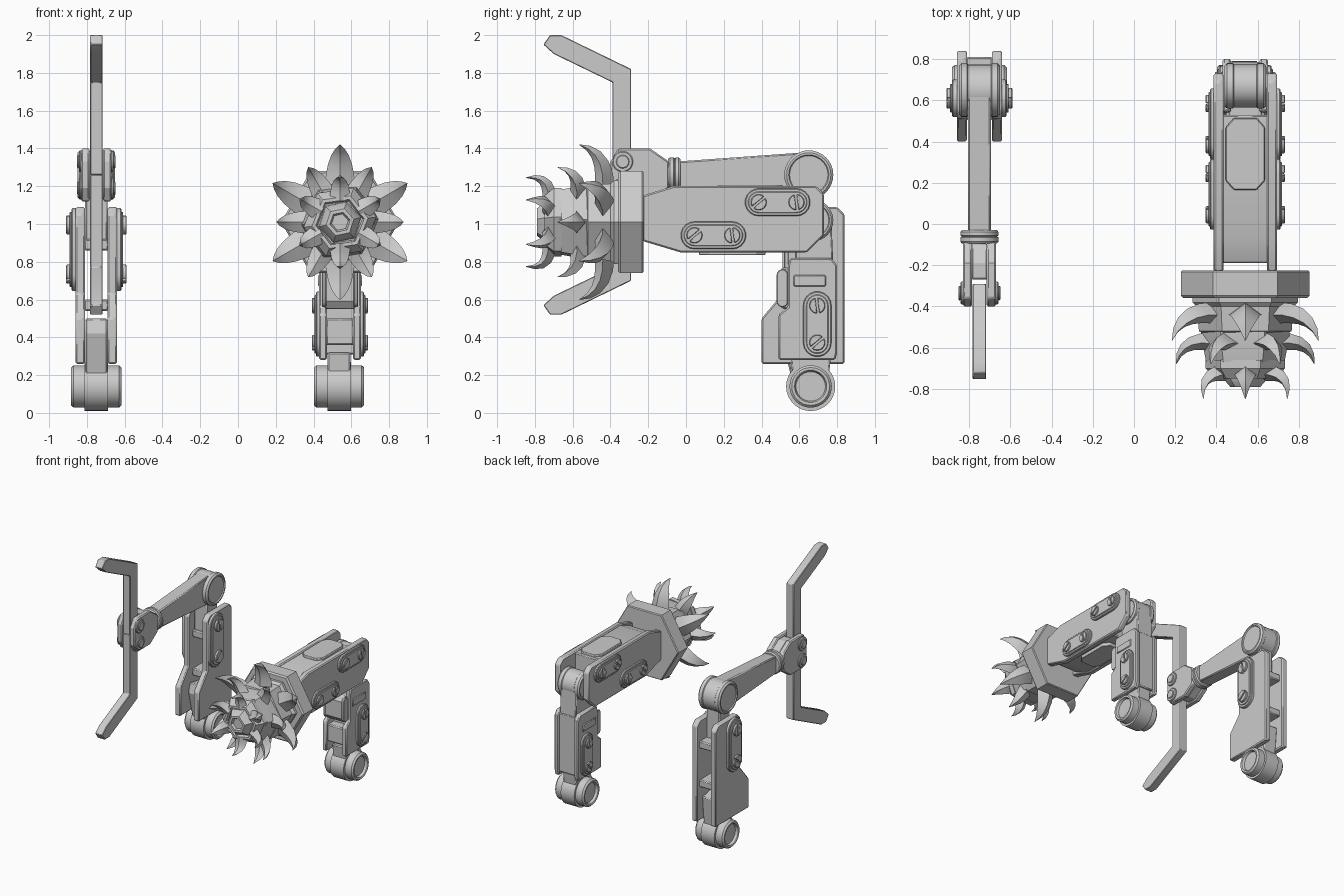
import bpy, bmesh
from math import sin, cos, pi, radians
from mathutils import Vector

if "Cube" in bpy.data.objects:
    bpy.data.objects.remove(bpy.data.objects["Cube"])

LX, RX = -0.75, 0.54      # centre planes of the gripper arm and the mace arm


def make(name, verts, faces, bevel=0.0):
    bm = bmesh.new()
    vs = [bm.verts.new(v) for v in verts]
    for f in faces:
        bm.faces.new([vs[i] for i in f])
    bmesh.ops.recalc_face_normals(bm, faces=bm.faces)
    me = bpy.data.meshes.new(name)
    bm.to_mesh(me)
    bm.free()
    ob = bpy.data.objects.new(name, me)
    bpy.context.collection.objects.link(ob)
    if bevel:
        m = ob.modifiers.new("bevel", 'BEVEL')
        m.width, m.segments, m.limit_method = bevel, 1, 'ANGLE'
        m.angle_limit = radians(40)
    return ob


def loft(name, rings, bevel=0.0):
    """Skin equal-length vertex rings and cap both ends."""
    n = len(rings[0])
    faces = [[k * n + i, k * n + (i + 1) % n, (k + 1) * n + (i + 1) % n, (k + 1) * n + i]
             for k in range(len(rings) - 1) for i in range(n)]
    faces += [list(range(n)), [(len(rings) - 1) * n + i for i in range(n)]]
    return make(name, [v for r in rings for v in r], faces, bevel)


def prism(name, yz, x0, x1, bevel=0.008):
    return loft(name, [[(x, y, z) for y, z in yz] for x in (x0, x1)], bevel)


def pair(name, yz, xc, a, b, bevel=0.008):
    """Same side plate on both sides of the plane x = xc."""
    for s, side in ((-1, "left"), (1, "right")):
        prism(f"{name}_{side}", yz, xc + s * a, xc + s * b, bevel)


def rect(y0, y1, z0, z1):
    return [(y0, z0), (y1, z0), (y1, z1), (y0, z1)]


def lathe(name, prof, c, axis='x', n=32, start=0.0):
    """prof: (offset along axis, radius) pairs."""
    rings = []
    for o, r in prof:
        ring = []
        for i in range(n):
            a = start + 2 * pi * i / n
            u, v = r * cos(a), r * sin(a)
            ring.append((c[0] + o, c[1] + u, c[2] + v) if axis == 'x'
                        else (c[0] + u, c[1] + o, c[2] + v))
        rings.append(ring)
    return loft(name, rings)


def stadium(c, half, r, vertical):
    pts = []
    for i in range(20):
        a = pi * (i if i < 10 else i - 1) / 9 - pi / 2
        if i >= 10:
            a = pi / 2 + pi * (i - 10) / 9
        u, v = (half if i < 10 else -half) + r * cos(a), r * sin(a)
        pts.append((c[0] - v, c[1] + u) if vertical else (c[0] + u, c[1] + v))
    return pts


def bolt_pads(name, xc, surf, c, half, r, vertical, bolt=0.04, h=0.03):
    """Layered rounded pad with two slotted bolts, on both sides."""
    pair(name + "_pad", stadium(c, half, r, vertical), xc, surf - 0.01, surf + h * 0.55, 0.005)
    pair(name + "_pad_face", stadium(c, half, r * 0.78, vertical), xc, surf, surf + h * 0.8, 0.004)
    for k in (-1, 1):
        y, z = (c[0], c[1] + k * half) if vertical else (c[0] + k * half, c[1])
        for j in (0, 1):
            t = k * 0.5 + 1.2 + j * pi
            half_disc = [(y + bolt * cos(t + radians(8 + 164 * i / 10)),
                          z + bolt * sin(t + radians(8 + 164 * i / 10))) for i in range(11)]
            pair(f"{name}_bolt_{k}_{j}", half_disc, xc, surf + h * 0.5, surf + h * 1.25, 0.004)


def foot(name, xc):
    """Roller foot with a wider centre ring and recessed ends."""
    half = [(0.13, 0.085), (0.133, 0.09), (0.133, 0.1), (0.12, 0.112), (0.062, 0.112), (0.062, 0.13)]
    prof = [(0.11, 0.078)] + half
    lathe(name, [(-o, r) for o, r in prof] + [(o, r) for o, r in reversed(prof)], (xc, 0.66, 0.14))


def elbow(name, xc, y, z, r, w):
    prof = [(w - 0.008, r * 0.78), (w, r * 0.82), (w, r * 0.9), (w - 0.012, r), (w - 0.04, r), (w - 0.045, r * 0.95)]
    lathe(name, [(-o, q) for o, q in prof] + [(o, q) for o, q in reversed(prof)], (xc, y, z))


# ---------- gripper arm ----------
foot("gripper_foot_roller", LX)
plate = [(0.40, 0.26), (0.84, 0.26), (0.84, 1.05), (0.80, 1.09), (0.55, 1.09), (0.51, 1.05),
         (0.51, 0.63), (0.40, 0.50)]
pair("gripper_leg_plate", plate, LX, 0.06, 0.11)
prism("gripper_ankle", [(0.57, 0.14), (0.75, 0.14), (0.78, 0.45), (0.52, 0.50), (0.50, 0.42), (0.53, 0.30)],
      LX - 0.06, LX + 0.06)
for i, (z0, z1) in enumerate(((0.54, 0.60), (0.86, 0.92))):
    prism(f"gripper_leg_crossbar_{i}", rect(0.56, 0.81, z0, z1), LX - 0.065, LX + 0.065)
prism("gripper_leg_core", rect(0.58, 0.72, 0.9, 1.26), LX - 0.06, LX + 0.06)
bolt_pads("gripper_leg", LX, 0.11, (0.61, 0.865), 0.13, 0.09, True, 0.05, 0.04)
elbow("gripper_elbow", LX, 0.65, 1.26, 0.13, 0.10)
prism("gripper_forearm", [(-0.06, 1.19), (0.64, 1.14), (0.64, 1.38), (-0.06, 1.33)], LX - 0.055, LX + 0.055)
lathe("gripper_wrist_collar", [(-0.035, 0.085), (-0.025, 0.093), (-0.005, 0.093), (0, 0.085), (0.005, 0.093),
                               (0.02, 0.093), (0.03, 0.085)], (LX, -0.06, 1.26), 'y')
wrist = [(-0.40, 1.33), (-0.36, 1.40), (-0.19, 1.40), (-0.09, 1.33),
         (-0.09, 1.19), (-0.19, 1.12), (-0.36, 1.12), (-0.40, 1.19)]
pair("gripper_wrist_plate", wrist, LX, 0.035, 0.08)
prism("gripper_wrist_core", [(-0.27, 1.39), (-0.19, 1.39), (-0.095, 1.33), (-0.095, 1.19), (-0.19, 1.13),
                             (-0.27, 1.13)], LX - 0.04, LX + 0.04)
for k in (-1, 1):
    c = (-0.335, 1.26 + k * 0.07)
    pair(f"gripper_wrist_boss_{k}", stadium(c, 0.0005, 0.055, True), LX, 0.075, 0.092, 0.005)
    pair(f"gripper_wrist_bolt_{k}", stadium(c, 0.0005, 0.035, True), LX, 0.09, 0.102, 0.004)
    # upper and lower claw mirrored about the wrist axis
    claw = [(-0.39, 0.0), (-0.29, 0.0), (-0.29, 0.56), (-0.66, 0.74), (-0.72, 0.74), (-0.755, 0.69),
            (-0.70, 0.64), (-0.39, 0.49)]
    prism(f"gripper_claw_{k}", [(y, 1.26 + k * h) for y, h in claw], LX - 0.033, LX + 0.033, 0.004)

# ---------- mace arm: leg ----------
foot("mace_foot_roller", RX - 0.005)
prism("mace_ankle", [(0.57, 0.14), (0.75, 0.14), (0.77, 0.32), (0.55, 0.32)], RX - 0.065, RX + 0.055)
leg = [(0.49, 0.28), (0.79, 0.28), (0.80, 0.32), (0.80, 0.78), (0.77, 0.82), (0.55, 0.82),
       (0.54, 0.78), (0.54, 0.56), (0.49, 0.52)]
pair("mace_leg_plate", leg, RX, 0.07, 0.11)
prism("mace_leg_core", [(0.58, 0.31), (0.785, 0.31), (0.785, 0.80), (0.58, 0.80)], RX - 0.08, RX + 0.08)
prism("mace_leg_front_lower", rect(0.505, 0.60, 0.36, 0.50), RX - 0.075, RX + 0.075)
prism("mace_leg_front_upper", [(0.51, 0.55), (0.60, 0.55), (0.60, 0.77), (0.51, 0.77), (0.48, 0.73), (0.48, 0.59)],
      RX - 0.08, RX + 0.08)
pair("mace_leg_latch", stadium((0.51, 0.66), 0.07, 0.03, True), RX, 0.075, 0.095, 0.004)
pair("mace_leg_side_panel", [(0.57, 0.67), (0.74, 0.67), (0.74, 0.73), (0.57, 0.73)], RX, 0.1, 0.117, 0.005)
bolt_pads("mace_leg", RX, 0.11, (0.695, 0.47), 0.098, 0.075, True, 0.042)
prism("mace_knee_link", [(0.58, 0.78), (0.78, 0.78), (0.77, 1.02), (0.57, 1.02)], RX - 0.075, RX + 0.075)
elbow("mace_elbow", RX, 0.67, 1.02, 0.11, 0.10)

# ---------- mace arm: upper link ----------
side = [(-0.23, 0.91), (-0.03, 0.85), (0.64, 0.85), (0.73, 0.94), (0.73, 1.16), (0.69, 1.20), (-0.07, 1.20),
        (-0.23, 1.15)]
pair("mace_arm_side", side, RX, 0.105, 0.155)
prism("mace_arm_core", [(-0.19, 0.92), (-0.03, 0.86), (0.53, 0.86), (0.53, 1.19), (-0.06, 1.19), (-0.19, 1.14)],
      RX - 0.13, RX + 0.13)
bolt_pads("mace_arm_rear", RX, 0.155, (0.485, 1.115), 0.1, 0.073, False, 0.042)
bolt_pads("mace_arm_fore", RX, 0.155, (0.145, 0.94), 0.1, 0.073, False, 0.042)
for name, yc, z0, z1 in (("top", 0.34, 1.185, 1.207), ("bottom", 0.245, 0.835, 0.87)):
    octagon = [(0.055, -0.175), (0.095, -0.13), (0.095, 0.13), (0.055, 0.175)]
    octagon += [(-x, y) for x, y in reversed(octagon)]
    loft(f"mace_arm_{name}_panel", [[(RX + x, yc + y, z) for x, y in octagon] for z in (z0, z1)], 0.005)

# ---------- mace head ----------
MZ = 1.01
hexa = lambda name, prof, turn=0.0: lathe(name, prof, (RX, 0, MZ), 'y', 6, turn)
hexa("mace_guard", [(-0.225, 0.20), (-0.225, 0.305), (-0.232, 0.312), (-0.348, 0.312), (-0.36, 0.30), (-0.36, 0.20)])
hexa("mace_core_rear", [(-0.34, 0.255), (-0.38, 0.255), (-0.40, 0.235), (-0.52, 0.225), (-0.53, 0.20)])
hexa("mace_core_middle", [(-0.50, 0.215), (-0.55, 0.215), (-0.67, 0.19), (-0.68, 0.16)], radians(4))
hexa("mace_core_front", [(-0.66, 0.195), (-0.70, 0.195), (-0.75, 0.15), (-0.75, 0.13), (-0.73, 0.12)], radians(8))
hexa("mace_nose", [(-0.70, 0.12), (-0.75, 0.11), (-0.79, 0.075), (-0.79, 0.055), (-0.77, 0.045)], radians(12))


def spike(name, ang, base, ctrl, tip, w, t):
    """Curved claw swept along a quadratic path given as (radius, y)."""
    rad, tan = Vector((cos(ang), 0, sin(ang))), Vector((-sin(ang), 0, cos(ang)))
    rings, steps = [], 6
    for i in range(steps):
        u = i / (steps - 1)
        p = [(1 - u) ** 2 * a + 2 * u * (1 - u) * b + u * u * c for a, b, c in zip(base, ctrl, tip)]
        d = Vector([2 * (1 - u) * (b - a) + 2 * u * (c - b) for a, b, c in zip(base, ctrl, tip)]).normalized()
        nrm = rad * -d.y * -1 + Vector((0, -d.x * -1, 0))       # points to the outer, convex side
        nrm = rad * -d.y + Vector((0, d.x, 0))
        k = max(0.03, (1 - u ** 1.7))
        o = Vector((RX, 0, MZ)) + rad * p[0] + Vector((0, p[1], 0))
        rings.append([o + nrm * t * k, o + tan * w * k, o - nrm * t * k * 0.7, o - tan * w * k])
    loft(name, rings)


for i in range(6):
    a = radians(60 * i)
    b = a + radians(30)
    spike(f"mace_spike_rear_{i}", b, (0.18, -0.44), (0.37, -0.43), (0.41, -0.565), 0.08, 0.06)
    spike(f"mace_spike_middle_{i}", a, (0.16, -0.58), (0.31, -0.56), (0.335, -0.68), 0.06, 0.05)
    spike(f"mace_spike_front_{i}", b, (0.11, -0.73), (0.25, -0.72), (0.235, -0.848), 0.055, 0.045)

# smooth round parts, keep hard edges
bpy.ops.object.select_all(action='SELECT')
bpy.context.view_layer.objects.active = bpy.context.scene.objects[0]
bpy.ops.object.shade_smooth_by_angle(angle=radians(28))
